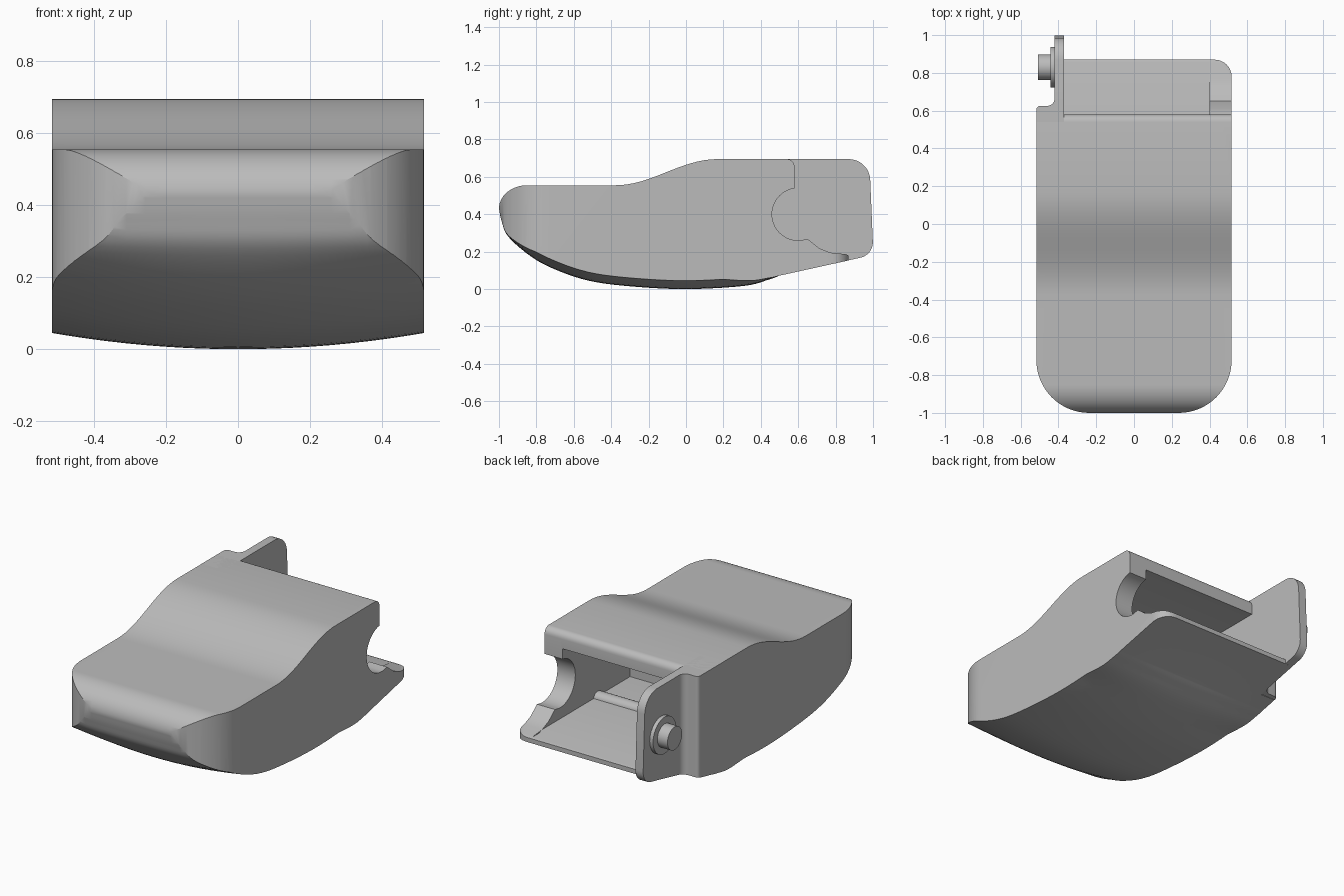
import bpy, bmesh, math
from mathutils import Vector, geometry

cube = bpy.data.objects.get("Cube")
if cube:
    bpy.data.objects.remove(cube, do_unlink=True)

HALF = 0.517     # half width
TOP = 0.695      # highest level
BACK = 0.87      # end of the floor lip

grey = bpy.data.materials.new("plain grey")
grey.use_nodes = True
grey.diffuse_color = (0.5, 0.5, 0.5, 1)
grey.node_tree.nodes["Principled BSDF"].inputs["Base Color"].default_value = (0.5, 0.5, 0.5, 1)


def arc(cx, cy, rx, ry, start, end, steps=12):
    angles = [math.radians(start + (end - start) * i / steps) for i in range(steps + 1)]
    return [(cx + rx * math.cos(a), cy + ry * math.sin(a)) for a in angles]


def spline(points, steps=5):
    """Smooth curve through the points."""
    p = [points[0]] + points + [points[-1]]
    out = []
    for a, b, c, d in zip(p, p[1:], p[2:], p[3:]):
        a, b, c, d = (Vector(v) for v in (a, b, c, d))
        for i in range(steps):
            t = i / steps
            out.append(tuple(0.5 * (2 * b + (c - a) * t + (2 * a - 5 * b + 4 * c - d) * t * t
                                    + (3 * b - a - 3 * c + d) * t ** 3)))
    return out + [points[-1]]


def underside(y):
    """Height of the sloping rear underside."""
    return 0.072 + 0.22 * (y - 0.5)


def loft(name, rings):
    """Skin a row of equal closed rings and cap both ends."""
    bm = bmesh.new()
    rows = [[bm.verts.new(co) for co in ring] for ring in rings]
    n = len(rows[0])
    for a, b in zip(rows, rows[1:]):
        for i in range(n):
            j = (i + 1) % n
            bm.faces.new((a[i], a[j], b[j], b[i]))
    bm.faces.new(rows[0])
    bm.faces.new(rows[-1])
    bmesh.ops.recalc_face_normals(bm, faces=bm.faces)
    mesh = bpy.data.meshes.new(name)
    bm.to_mesh(mesh)
    bm.free()
    mesh.materials.append(grey)
    obj = bpy.data.objects.new(name, mesh)
    bpy.context.collection.objects.link(obj)
    return obj


def side_prism(name, profile, x0, x1):
    return loft(name, [[(x, y, z) for y, z in profile] for x in (x0, x1)])


def activate(obj):
    bpy.ops.object.select_all(action='DESELECT')
    obj.select_set(True)
    bpy.context.view_layer.objects.active = obj


def boolean(obj, cutter, operation):
    mod = obj.modifiers.new("cut", 'BOOLEAN')
    mod.object, mod.operation, mod.solver = cutter, operation, 'EXACT'
    activate(obj)
    bpy.ops.object.modifier_apply(modifier=mod.name)
    bpy.data.objects.remove(cutter, do_unlink=True)


def smooth(obj):
    activate(obj)
    bpy.ops.object.shade_smooth_by_angle(angle=math.radians(28))


# Body side profile: crowned underside first, then lip, scoop, top and nose
lower = spline([(-1, 0.43), (-0.985, 0.36), (-0.95, 0.28), (-0.83, 0.175), (-0.7, 0.105),
                (-0.52, 0.045), (-0.3, 0.015), (0, 0), (0.31, 0.017), (0.44, 0.05), (0.5, 0.072)])
lip = [(BACK, underside(BACK)), (BACK, 0.18), (0.85, 0.187), (0.77, 0.195), (0.71, 0.22), (0.65, 0.268)]
scoop = arc(0.6, 0.4, 0.14, 0.14, 275, 98, 24)
rear_top = arc(0.54, 0.655, 0.04, 0.04, 0, 90, 6)
slope = [(0.17 - 0.55 * i / 16, 0.625 + 0.07 * math.cos(math.pi * i / 16)) for i in range(17)]
nose = arc(-0.85, 0.43, 0.15, 0.125, 90, 180, 14)[:-1]
profile = lower + lip + scoop + rear_top + slope + nose


def body_ring(x):
    ring = []
    for i, (y, z) in enumerate(profile):
        if i < len(lower):
            fade = max(0, min(1, (y + 1) / 0.2, (0.5 - y) / 0.3))
            z += 0.045 * (x / HALF) ** 2 * fade
        ring.append((x, y, z))
    return ring


SLICES = 20
body = loft("main_body", [body_ring(HALF * (2 * i / SLICES - 1)) for i in range(SLICES + 1)])

# Rounded plan outline trims the front corners and the lip corner
r = 0.28
plan = (arc(-HALF + r, -1 + r, r, r, 180, 270, 16) + arc(HALF - r, -1 + r, r, r, 270, 360, 16)
        + arc(HALF - 0.09, BACK - 0.09, 0.09, 0.09, 0, 90, 8)
        + [(-0.4, BACK), (-0.4, 0.6), (-HALF, 0.6)])
trim = loft("plan_trim", [[(x, y, z) for x, y in plan] for z in (-0.2, 1)])
boolean(body, trim, 'INTERSECT')

# Open compartment at the rear
cavity = side_prism("cavity_cutter", [(-0.05, 0.195), (0.77, 0.195), (0.8, 0.185), (1.1, 0.185),
                                      (1.1, 0.6), (0.3, 0.6), (-0.05, 0.55)], -0.37, 0.4)
boolean(body, cavity, 'DIFFERENCE')
smooth(body)

# Solid block on the right, flaring into the side plate
block_plan = ([(-HALF, 0.4), (-HALF, 0.6)] + arc(-HALF + 0.02, 0.605, 0.02, 0.02, 180, 90, 4)
              + arc(-0.46, 0.665, 0.04, 0.04, 270, 360, 6) + [(-0.37, 0.665), (-0.37, 0.4)])
block = loft("rear_block", [[(x, y, underside(max(y, 0.5))) for x, y in block_plan],
                            [(x, y, TOP) for x, y in block_plan]])
smooth(block)

# Upright side plate with rounded rear corners
plate_profile = ([(0.55, TOP), (0.55, underside(0.55))]
                 + arc(0.915, 0.25, 0.084, 0.084, -76, 3, 8)
                 + arc(0.87, 0.58, 0.115, 0.115, 3, 90, 10))
plate = side_prism("side_plate", plate_profile, -0.42, -0.37)
smooth(plate)

# Pin and washer on the outer side of the plate
for name, radius, x0, x1 in (("pin_washer", 0.108, -0.442, -0.415), ("pivot_pin", 0.068, -0.508, -0.43)):
    smooth(side_prism(name, arc(0.83, 0.41, radius, radius, 0, 350, 35), x0, x1))

# Low rounded ridge across the compartment floor
ridge = side_prism("floor_ridge", arc(0.25, 0.19, 0.04, 0.035, 0, 180, 10), -0.375, 0.405)
smooth(ridge)
